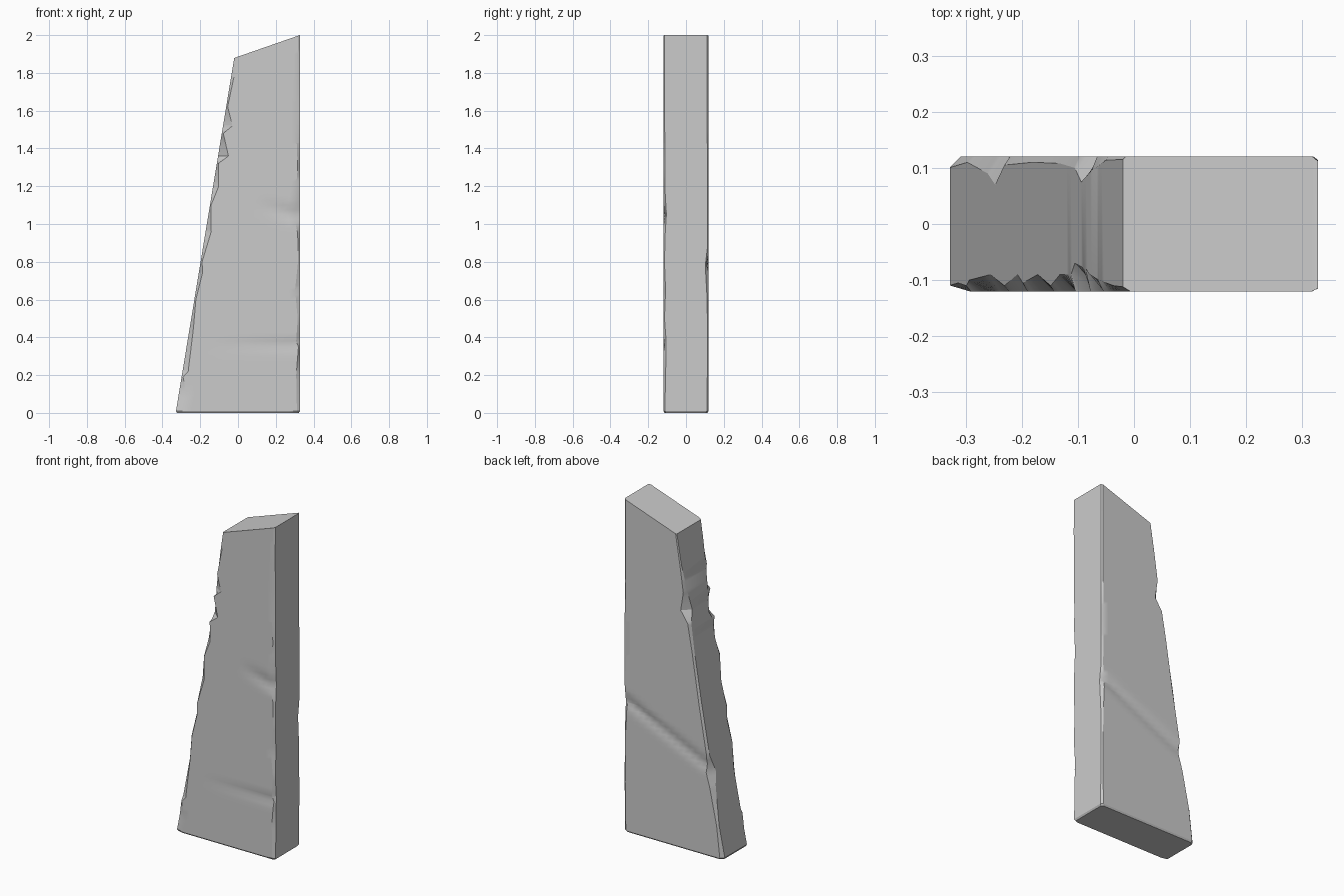
import bpy
import bmesh
import math

cube = bpy.data.objects.get("Cube")
if cube:
    bpy.data.objects.remove(cube)

RIGHT, HALF_Y = 0.328, 0.12
COLUMNS = 14


def material(name, value):
    mat = bpy.data.materials.new(name)
    mat.use_nodes = True
    mat.diffuse_color = (value, value, value, 1)
    mat.node_tree.nodes["Principled BSDF"].inputs["Base Color"].default_value = (value, value, value, 1)
    return mat


def sample(profile, z):
    """Chip width and depth at a height, linear between the profile points."""
    for (z0, a0, b0), (z1, a1, b1) in zip(profile, profile[1:]):
        if z <= z1:
            t = max(0, (z - z0) / (z1 - z0))
            return a0 + (a1 - a0) * t, b0 + (b1 - b0) * t
    return profile[-1][1:]


# Chipped corners: height, width along x, depth along y
front_slope = [(0, .035, .01), (.1, .04, .015), (.19, .008, .01), (.22, .03, .02),
               (.45, .02, .03), (.6, .008, .01), (.74, .02, .03), (.8, .008, .015),
               (.96, .03, .03), (1.1, .006, .01), (1.2, .03, .03), (1.32, .008, .03),
               (1.36, .055, .05), (1.48, .008, .04), (1.52, .05, .03),
               (1.62, .008, .02), (1.78, .015, .01), (2.1, .008, .004)]
back_slope = [(0, .02, .02), (.2, .01, .01), (.42, .02, .03), (.5, .03, .05),
              (.6, .01, .015), (.9, .012, .01), (1.2, .008, .012), (1.36, .01, .02),
              (1.43, .045, .045), (1.54, .01, .025), (1.7, .006, .006), (2.1, .004, .004)]
front_upright = [(0, .016, .008), (.2, .02, .012), (.35, .008, .015), (.38, .02, .015),
                 (.5, .012, .006), (.65, .026, .012), (.8, .01, .006), (.95, .012, .01),
                 (1.05, .034, .016), (1.2, .02, .008), (1.3, .012, .01),
                 (1.6, .024, .006), (1.8, .012, .005), (2.1, .01, .006)]
back_upright = [(0, .012, .01), (.3, .008, .006), (.6, .012, .008), (.78, .02, .018),
                (.88, .01, .006), (1.2, .015, .006), (1.5, .008, .008), (2.1, .01, .008)]
corners = (front_slope, front_upright, back_upright, back_slope)


def crease(distance, depth, width):
    return depth * math.exp(-(distance / width) ** 2)


def front_y(x, z):
    fade_high = min(1, max(0, (x - .1) / .18))
    fade_low = min(1, max(0, (x + .15) / .45))
    arc = 1.04 + .3 * (RIGHT - x)
    return -HALF_Y + crease(z - arc, .01 * fade_high, .035) + crease(z - .36, .006 * fade_low, .03)


def back_y(x, z):
    line = .8 - .47 * (RIGHT - x)
    return HALF_Y - crease(z - line, .011, .028)


def face_row(x0, x1, z, depth):
    """Points across a broad face, with its shallow cracks."""
    xs = [x0 + (x1 - x0) * i / COLUMNS for i in range(COLUMNS + 1)]
    return [(x, depth(x, z), z) for x in xs]


def section(z):
    left = -.33 + .165 * z
    (fw, fd), (uw, ud), (bw, bd), (sw, sd) = [sample(c, z) for c in corners]
    ring = face_row(left + fw, RIGHT - uw, z, front_y)
    ring += [(RIGHT, -HALF_Y + ud, z), (RIGHT, HALF_Y - bd, z)]
    ring += face_row(RIGHT - bw, left + sw, z, back_y)
    ring += [(left, HALF_Y - sd, z), (left, -HALF_Y + fd, z)]
    if z == 0:
        ring = [(x * .98, y * .95, z) for x, y, z in ring]
    return ring


# Stack of cross-sections, with a row at every chip corner
heights = {round(i * .025, 3) for i in range(84)} | {p[0] for c in corners for p in c} | {.01}
bm = bmesh.new()
rings = [[bm.verts.new(p) for p in section(z)] for z in sorted(heights)]
for low, high in zip(rings, rings[1:]):
    for i in range(len(low)):
        j = (i + 1) % len(low)
        bm.faces.new((low[i], low[j], high[j], high[i]))
bm.faces.new(list(reversed(rings[0])))

# Slanted top cut
bmesh.ops.bisect_plane(bm, geom=bm.verts[:] + bm.edges[:] + bm.faces[:],
                       plane_co=(RIGHT, 0, 2), plane_no=(-.12, 0, .345), clear_outer=True)
bmesh.ops.holes_fill(bm, edges=[e for e in bm.edges if e.is_boundary], sides=0)
bmesh.ops.recalc_face_normals(bm, faces=bm.faces)

mesh = bpy.data.meshes.new("stone_slab")
bm.to_mesh(mesh)
bm.free()
slab = bpy.data.objects.new("stone_slab", mesh)
bpy.context.collection.objects.link(slab)
mesh.materials.append(material("grey stone", .6))

bpy.ops.object.select_all(action="DESELECT")
slab.select_set(True)
bpy.context.view_layer.objects.active = slab
bpy.ops.object.shade_smooth_by_angle(angle=math.radians(25))
